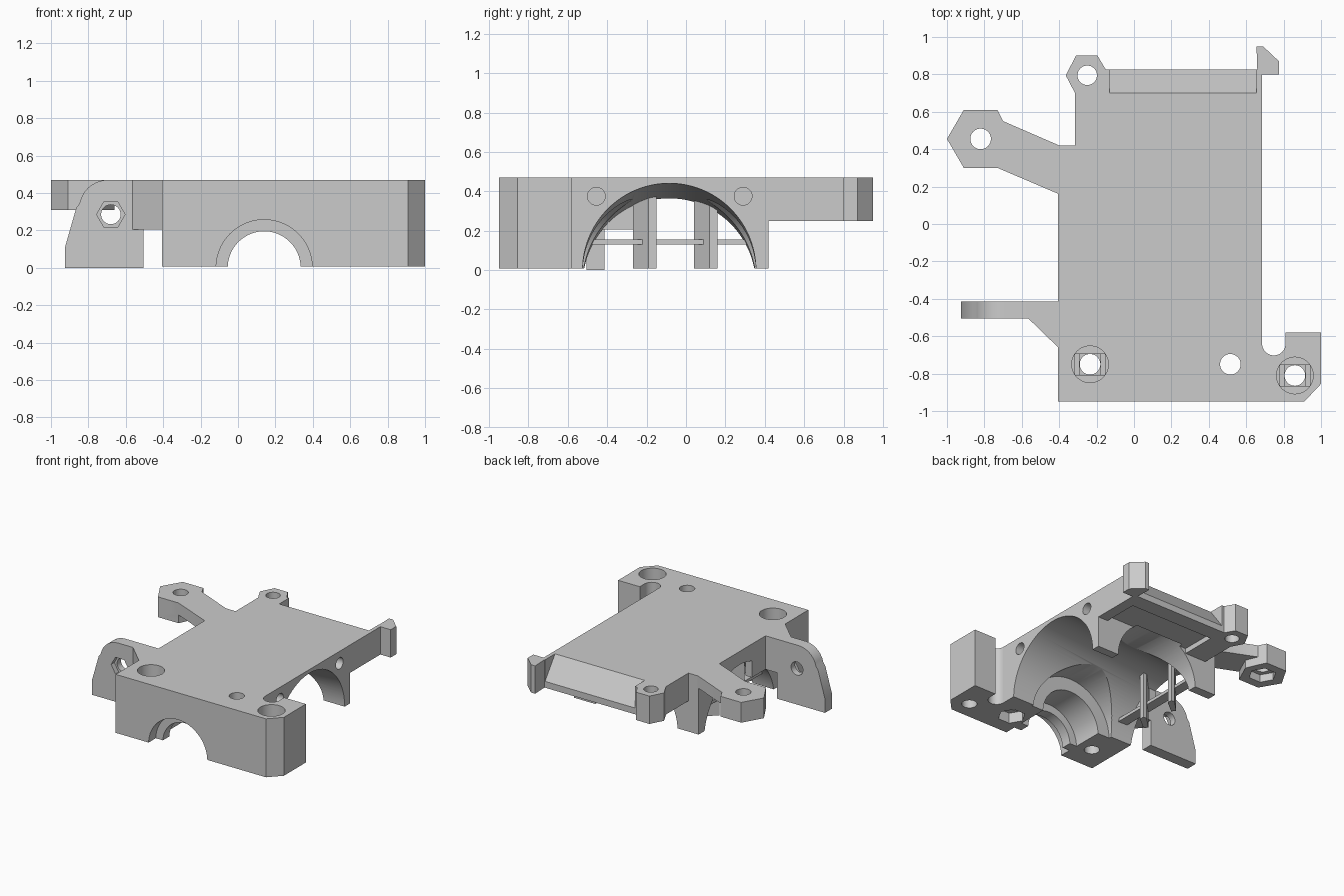
import bpy, math
from mathutils import Matrix, Vector

cube = bpy.data.objects.get("Cube")
if cube:
    bpy.data.objects.remove(cube, do_unlink=True)

grey = bpy.data.materials.new("plain grey")
grey.use_nodes = True
grey.diffuse_color = (0.6, 0.6, 0.6, 1)
grey.node_tree.nodes["Principled BSDF"].inputs["Base Color"].default_value = (0.6, 0.6, 0.6, 1)

H = 0.47      # overall height
LOW = 0.25    # underside of the rear shelf
NUT = 0.31    # underside of the arm's hexagonal end


def prism(name, pts, a, b, axis="z"):
    """Extrude a 2D outline from a to b along an axis."""
    place = {"z": lambda u, v, w: (u, v, w),
             "y": lambda u, v, w: (u, w, v),
             "x": lambda u, v, w: (w, u, v)}[axis]
    n = len(pts)
    verts = [place(u, v, w) for w in (a, b) for u, v in pts]
    faces = [list(range(n))[::-1], list(range(n, 2 * n))]
    faces += [[i, (i + 1) % n, (i + 1) % n + n, i + n] for i in range(n)]
    mesh = bpy.data.meshes.new(name)
    mesh.from_pydata(verts, [], faces)
    if axis == "y":
        mesh.flip_normals()
    area = sum(pts[i][0] * pts[(i + 1) % n][1] - pts[(i + 1) % n][0] * pts[i][1] for i in range(n))
    if area < 0:
        mesh.flip_normals()
    mesh.materials.append(grey)
    ob = bpy.data.objects.new(name, mesh)
    bpy.context.collection.objects.link(ob)
    return ob


def rod(u, v, r, a, b, axis="z", sides=48):
    pts = [(u + r * math.cos(math.tau * i / sides),
            v + r * math.sin(math.tau * i / sides)) for i in range(sides)]
    return prism("cutter", pts, a, b, axis)


def box(name, x0, x1, y0, y1, z0, z1):
    return prism(name, [(x0, y0), (x1, y0), (x1, y1), (x0, y1)], z0, z1)


def combine(target, tool, operation):
    mod = target.modifiers.new("bool", "BOOLEAN")
    mod.operation, mod.object, mod.solver = operation, tool, "EXACT"
    bpy.context.view_layer.objects.active = target
    bpy.ops.object.modifier_apply(modifier=mod.name)
    bpy.data.objects.remove(tool, do_unlink=True)


# Main housing block with the chamfered side ear
body = prism("housing", [(-.405, -.95), (.91, -.95), (1, -.855), (1, -.58), (.81, -.58),
                         (.81, -.645), (.685, -.645), (.685, .42), (-.405, .42)], 0.008, H)

# Rear shelf with sloped lip, corner boss and corner hook
shelf = box("shelf", -.315, .685, .40, .825, LOW, H)
slope = prism("cutter", [(.70, H), (.70, H + .1), (.9, H + .1), (.9, .30), (.825, .30)],
              -.13, .655, "x")
combine(shelf, slope, "DIFFERENCE")
combine(shelf, box("cutter", -.13, .60, .42, .70, .2, .29), "DIFFERENCE")
boss = prism("boss", [(-.31, .9), (-.195, .9), (-.13, .79), (-.19, .69), (-.31, .69), (-.365, .795)], LOW, H)
hook = prism("hook", [(.655, .95), (.69, .95), (.775, .87), (.775, .8), (.66, .8)], LOW, H)

# Rear side arm: thin strut ending in a thicker hexagon
arm = prism("rear_arm", [(-.39, .155), (-.73, .3), (-.80, .3), (-.80, .59),
                         (-.70, .55), (-.40, .42), (-.39, .42)], .375, H)
arm_end = prism("arm_end", [(-.73, .3), (-.91, .3), (-1, .455), (-.91, .61),
                            (-.73, .61), (-.70, .55), (-.66, .455)], NUT, H)

# Front side bracket: upright plate with a rounded corner, plus its web
corner = [(-.695 - .155 * math.sin(t * math.pi / 16), .315 + .155 * math.cos(t * math.pi / 16))
          for t in range(8)]
bracket = prism("bracket", [(-.925, 0), (-.505, 0), (-.505, .205), (-.39, .205), (-.39, H)]
                + corner + [(-.865, .32), (-.925, .11)], -.505, -.415, "y")
web = prism("web", [(-.565, -.505), (-.39, -.675), (-.39, -.415), (-.565, -.415)], .205, H)

for part in (shelf, boss, hook, arm, arm_end):
    combine(body, part, "UNION")

# Crosswise round chamber, slightly tilted
chamber = rod(-.085, 0, .44, -1.2, .8, "x", 96)
chamber.data.transform(Matrix.Translation(Vector((.69, 0, 0)))
                       @ Matrix.Rotation(math.radians(-4), 4, "Y")
                       @ Matrix.Translation(Vector((-.69, 0, 0))))
combine(body, chamber, "DIFFERENCE")

# Stepped lengthwise shaft bore
for r, y0, y1 in ((.257, -1.0, -.86), (.195, -.9, -.75), (.257, -.78, -.50), (.36, -.54, .45)):
    combine(body, rod(.14, 0, r, y0, y1, "y", 72), "DIFFERENCE")

# Partial side wall hanging behind the bracket
side_wall = box("side_wall", -.405, -.35, -.55, -.245, .205, .46)
for part in (bracket, web, side_wall):
    combine(body, part, "UNION")

# Vertical screw holes
for x, y, r in ((-.235, -.75, .055), (.86, -.81, .055), (.515, -.75, .055),
                (-.25, .795, .052), (-.82, .455, .055)):
    combine(body, rod(x, y, r, -.1, .6), "DIFFERENCE")
# Screw head recesses, stepping through a slot and a square to the hole
for x, y in ((-.235, -.75), (.86, -.81)):
    combine(body, rod(x, y, .098, .36, .6), "DIFFERENCE")
    combine(body, box("cutter", x - .08, x + .08, y - .056, y + .056, .345, .4), "DIFFERENCE")
    combine(body, box("cutter", x - .056, x + .056, y - .056, y + .056, .33, .4), "DIFFERENCE")
# Hexagonal nut pockets underneath
for x, y, top in ((.515, -.75, .09), (-.82, .455, .37)):
    combine(body, rod(x, y, .1, -.1, top, "z", 6), "DIFFERENCE")
# Slot beside the ear
combine(body, rod(.7475, -.64, .0625, -.1, .6), "DIFFERENCE")
# Blind holes in the side wall
for y in (-.455, .29):
    combine(body, rod(y, .375, .045, .45, .8, "x"), "DIFFERENCE")
# Bracket hole and its nut recess
combine(body, rod(-.68, .285, .052, -.6, -.3, "y"), "DIFFERENCE")
combine(body, rod(-.68, .285, .076, -.6, -.465, "y", 6), "DIFFERENCE")

# Thin diagonal uprights and a cross rib bridging the side opening
for i, y in enumerate((-.21, .10)):
    x = -.275
    prism(f"upright_rib_{i + 1}", [(x - .04, y - .06), (x + .06, y + .02), (x + .06, y + .06),
                                   (x + .03, y + .06), (x - .065, y - .035)], .008, .375)
box("cross_rib", -.335, -.255, -.50, .33, .13, .155)

# Keep edges sharp while bores stay smooth
bpy.ops.object.select_all(action="DESELECT")
body.select_set(True)
bpy.context.view_layer.objects.active = body
bpy.ops.object.shade_smooth_by_angle(angle=math.radians(25))
